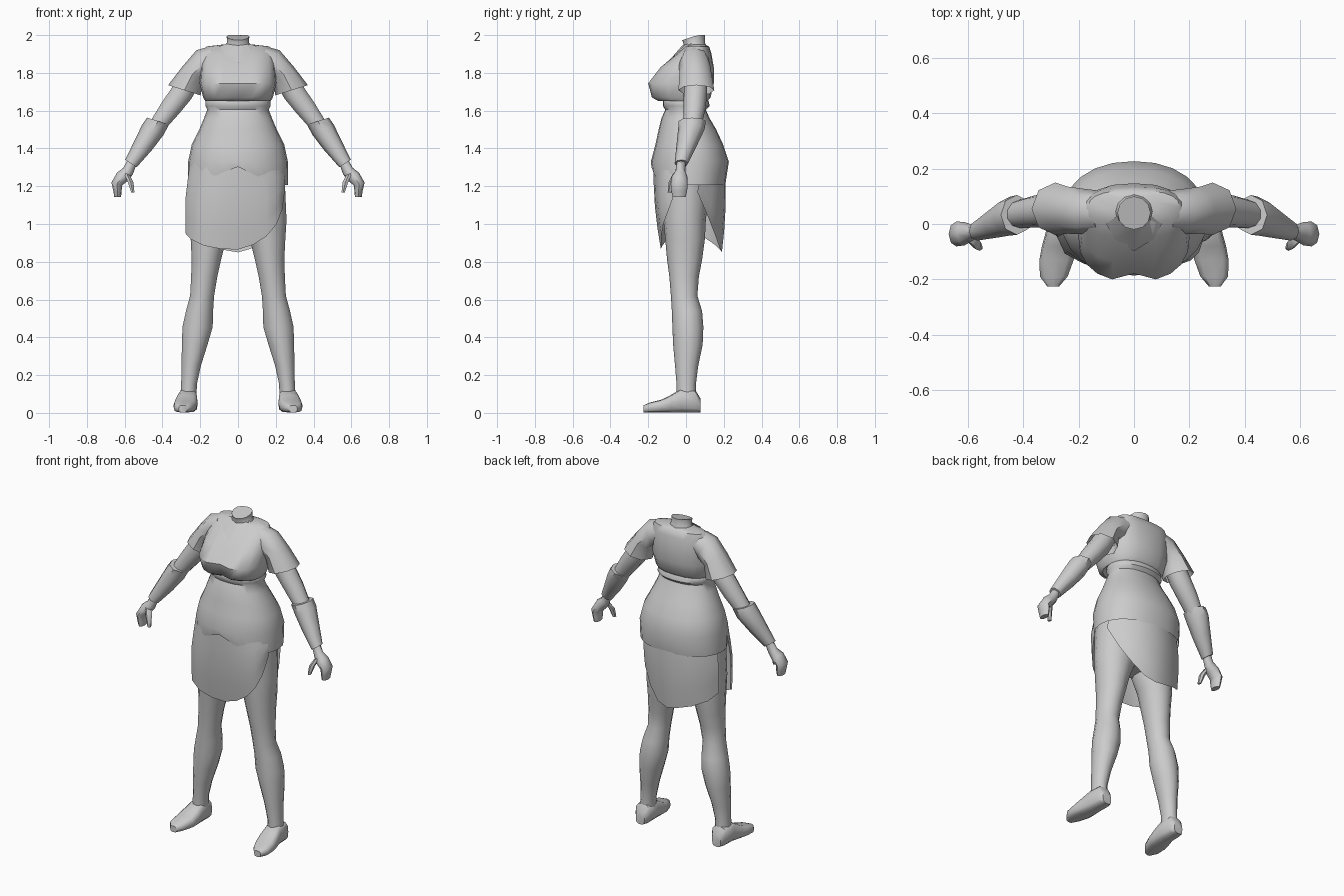
import bpy, bmesh, math
from mathutils import Vector

grey = bpy.data.materials.new("plain_grey")
grey.diffuse_color = (0.6, 0.6, 0.6, 1)


def finish(name, bm, mirror=False, angle=50, recalc=True):
    if recalc:
        bmesh.ops.recalc_face_normals(bm, faces=bm.faces)
    me = bpy.data.meshes.new(name)
    bm.to_mesh(me)
    bm.free()
    me.materials.append(grey)
    ob = bpy.data.objects.new(name, me)
    bpy.context.collection.objects.link(ob)
    bpy.ops.object.select_all(action='DESELECT')
    ob.select_set(True)
    bpy.context.view_layer.objects.active = ob
    bpy.ops.object.shade_smooth_by_angle(angle=math.radians(angle))
    if mirror:
        ob.modifiers.new("mirror", 'MIRROR')
    return ob


def loft(name, rings, mirror=False, caps=(True, True), angle=50):
    bm = bmesh.new()
    vs = [[bm.verts.new(p) for p in r] for r in rings]
    n = len(vs[0])
    for a, b in zip(vs, vs[1:]):
        for i in range(n):
            j = (i + 1) % n
            bm.faces.new((a[i], a[j], b[j], b[i]))
    if caps[0]:
        bm.faces.new(vs[0])
    if caps[1]:
        bm.faces.new(vs[-1])
    return finish(name, bm, mirror, angle)


def spow(v, p):
    return math.copysign(abs(v) ** p, v)


def ring(c, u, v, n=12, p=1.0):
    """Superellipse around c; starts on -v, so a point lies on the centre line."""
    c, u, v = Vector(c), Vector(u), Vector(v)
    out = []
    for i in range(n):
        a = 2 * math.pi * i / n
        out.append(c + u * spow(math.sin(a), p) - v * spow(math.cos(a), p))
    return out


def level(z, x0, x1, y0, y1, n=12, p=1.0):
    return ring(((x0 + x1) / 2, (y0 + y1) / 2, z),
                ((x1 - x0) / 2, 0, 0), (0, (y1 - y0) / 2, 0), n, p)


def limb(name, stations, n=10, **kw):
    """Stations: x, y, z, width vector in xz, depth radius."""
    loft(name, [ring((x, y, z), (ux, 0, uz), (0, ry, 0), n)
                for x, y, z, ux, uz, ry in stations], mirror=True, **kw)


# Cropped top with a shallow cleft at the front centre
top = []
for z, w, f, b in [(1.675, .15, -.11, .10), (1.65, .172, -.15, .11), (1.67, .185, -.187, .13),
                   (1.745, .203, -.207, .147), (1.83, .197, -.14, .147),
                   (1.90, .19, -.05, .135), (1.94, .165, .0, .122), (1.95, .08, .03, .10)]:
    r = level(z, -w, w, f, b, 20, .8)
    if 1.64 < z < 1.85:
        r[0].y += .028
    top.append(r)
loft("cropped_top", top)

# Neck with slanted cut and a V-shaped base
neck = [level(1.86, -.085, .085, .0, .10), level(1.94, -.075, .075, -.012, .11),
        level(1.96, -.058, .058, -.015, .10), level(1.985, -.06, .06, -.02, .10)]
for p in neck[-1]:
    p.z = 1.973 + .027 * min(1, max(0, (p.y + .02) / .08))
loft("neck", neck)

# Neckline flap lying on the chest
bm = bmesh.new()
edge = [(-.1, .0, 1.94), (-.07, -.055, 1.895), (0, -.098, 1.855), (.07, -.055, 1.895), (.1, .0, 1.94)]
inner = [(-.06, .03, 1.955), (-.04, -.005, 1.95), (0, -.02, 1.945), (.04, -.005, 1.95), (.06, .03, 1.955)]
e = [bm.verts.new(p) for p in edge]
i_ = [bm.verts.new(p) for p in inner]
for k in range(4):
    bm.faces.new((e[k], e[k + 1], i_[k + 1], i_[k]))
finish("neckline", bm, recalc=False)

# Waist and hip wrap, hem raised at the front
wrap = [level(z, -w, w, f, b, 24, .92) for z, w, f, b in [
    (1.68, .15, -.10, .10), (1.65, .172, -.122, .12), (1.625, .172, -.122, .125),
    (1.605, .163, -.11, .105), (1.56, .18, -.13, .125), (1.50, .205, -.145, .16),
    (1.42, .245, -.162, .197), (1.33, .264, -.186, .227), (1.207, .266, -.165, .208)]]
for p in wrap[-1]:
    if p.y < 0:
        p.z += .10 * max(0, 1 - abs(p.x + .01) / .21)
        p.y -= .018 * max(0, 1 - abs(p.x) / .2)
loft("hip_wrap", wrap, caps=(True, False))


# Hanging cloth panels: x, y at top, y at bottom, z of bottom
def panel(name, cols, flip):
    bm = bmesh.new()
    grid = []
    for x, yt, yb, zb in cols:
        col = []
        for k in range(5):
            t = k / 4
            bulge = .012 * math.sin(math.pi * t) * (-1 if flip else 1)
            zt = 1.32
            col.append(bm.verts.new((x * (.92 + .08 * min(1, t * 2)),
                                     yt + (yb - yt) * t + bulge, zt + (zb - zt) * t)))
        grid.append(col)
    for a, b in zip(grid, grid[1:]):
        for k in range(4):
            q = (a[k], a[k + 1], b[k + 1], b[k])
            bm.faces.new(q if flip else q[::-1])
    finish(name, bm, recalc=False)


panel("front_cloth", [(-.278, -.03, -.04, .95), (-.25, -.09, -.10, .92), (-.18, -.14, -.125, .885),
                      (-.09, -.165, -.133, .868), (0, -.172, -.133, .865), (.08, -.165, -.13, .89),
                      (.15, -.148, -.13, .935), (.205, -.12, -.12, 1.0), (.235, -.09, -.09, 1.08),
                      (.25, -.04, -.05, 1.19)], True)
panel("back_cloth", [(-.265, .04, .05, .96), (-.23, .11, .11, .92), (-.15, .17, .16, .885),
                     (-.06, .20, .185, .86), (0, .205, .19, .85), (.07, .20, .18, .87),
                     (.14, .175, .155, .94), (.20, .13, .12, 1.03), (.25, .06, .06, 1.17)], False)

# Pelvis hidden under the cloth
loft("pelvis", [level(1.32, -.23, .23, -.13, .16), level(1.1, -.225, .225, -.11, .11),
                level(1.0, -.10, .10, -.07, .07)])

# Legs
loft("leg", [level(z, a, b, f, k, 14) for z, a, b, f, k in [
    (1.25, .0, .25, -.13, .13), (1.02, .012, .26, -.12, .105), (.92, .06, .253, -.11, .10),
    (.81, .088, .247, -.10, .085), (.72, .108, .25, -.088, .068), (.62, .125, .255, -.08, .06),
    (.54, .13, .277, -.075, .085), (.455, .132, .296, -.072, .092), (.36, .16, .299, -.068, .088),
    (.25, .195, .30, -.058, .065), (.15, .217, .302, -.05, .052), (.07, .218, .308, -.05, .055)]],
    mirror=True)

# Feet, lofted from heel to toe
loft("foot", [ring((x, y, (zt + .002) / 2), (w, 0, 0), (0, 0, (zt - .002) / 2), 12, .65)
              for y, x, w, zt in [(.077, .265, .03, .075), (.05, .265, .05, .12), (-.03, .267, .052, .125),
                                  (-.08, .273, .06, .095), (-.13, .28, .062, .07),
                                  (-.19, .29, .05, .055), (-.225, .292, .022, .04)]], mirror=True)

# Sleeves, arms and forearm guards
limb("sleeve", [(.12, .045, 1.875, .03, .065, .075), (.18, .045, 1.85, .04, .07, .082),
                (.24, .05, 1.795, .055, .038, .085), (.284, .055, 1.708, .086, .027, .095)],
     n=8, caps=(True, False))
limb("upper_arm", [(.235, .05, 1.80, .05, .03, .06), (.30, .05, 1.69, .055, .03, .062),
                   (.36, .045, 1.61, .05, .028, .058), (.42, .035, 1.53, .04, .025, .05)])
limb("forearm_guard", [(.423, .033, 1.545, .058, .018, .072), (.45, .028, 1.50, .056, .028, .07),
                       (.50, .005, 1.42, .045, .028, .055), (.567, -.025, 1.32, .03, .02, .035)], n=8)

# Hands with a curled finger block and a thumb
limb("hand", [(.56, -.025, 1.33, .022, .014, .024), (.582, -.03, 1.28, .025, .018, .026),
              (.612, -.035, 1.25, .028, .022, .042), (.642, -.036, 1.212, .028, .008, .045),
              (.638, -.036, 1.175, .022, 0, .042), (.637, -.036, 1.143, .018, 0, .034)], n=8)
limb("thumb", [(.588, -.05, 1.265, .02, .01, .02), (.568, -.075, 1.22, .017, 0, .018),
               (.557, -.085, 1.168, .01, 0, .012)], n=6)
